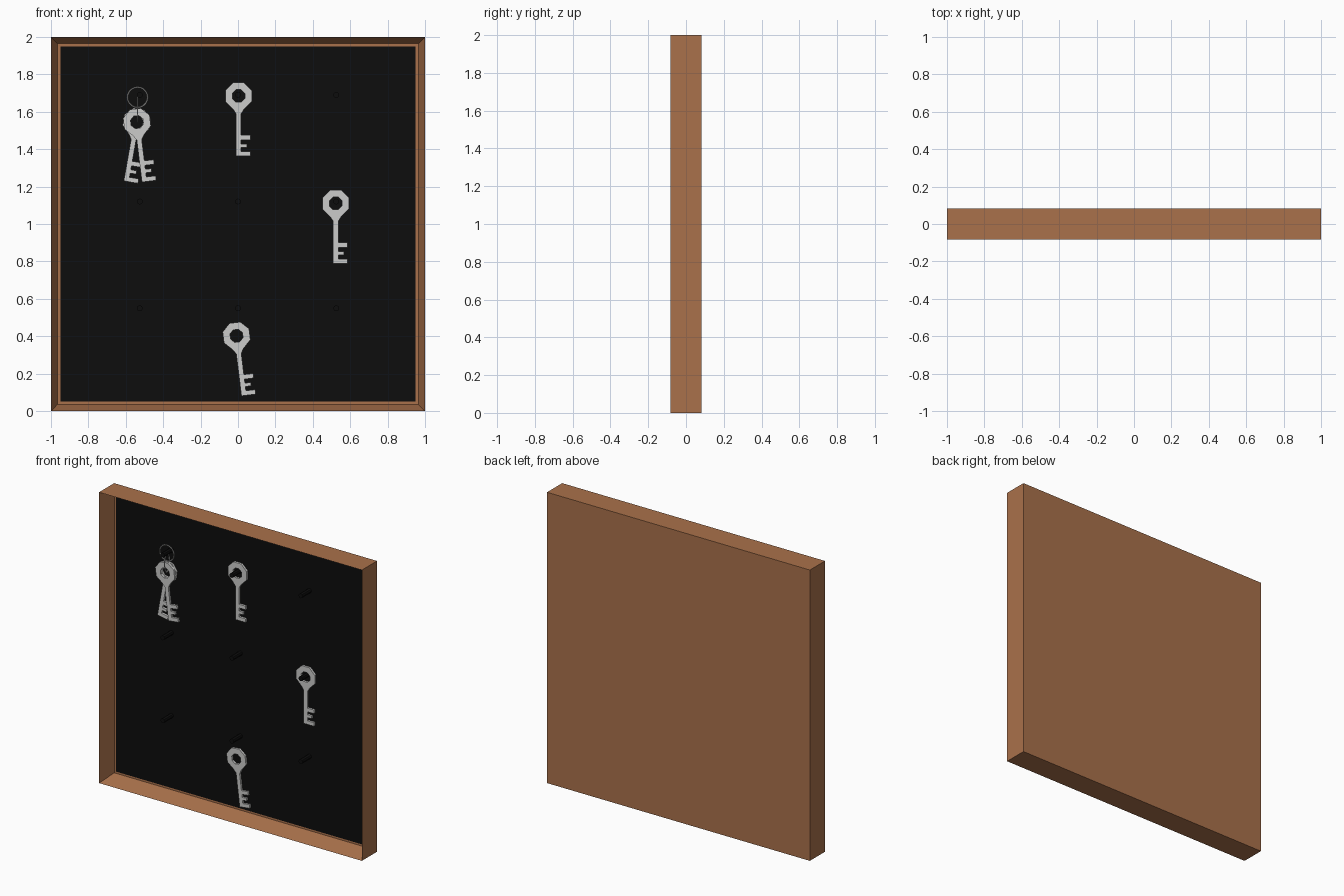
import bpy, bmesh, math
from mathutils import Vector

if "Cube" in bpy.data.objects:
    bpy.data.objects.remove(bpy.data.objects["Cube"])


def material(name, rgb):
    m = bpy.data.materials.new(name)
    m.diffuse_color = (*rgb, 1)
    m.use_nodes = True
    m.node_tree.nodes["Principled BSDF"].inputs["Base Color"].default_value = m.diffuse_color
    return m


WOOD = material("brown wood", (0.40, 0.165, 0.07))
BLACK = material("black felt", (0.004, 0.004, 0.004))
STEEL = material("light steel", (0.60, 0.60, 0.59))

BOARD_Y = 0.028      # front surface of the black backing
FRONT_Y = -0.082


def finish(bm, name, mat):
    bmesh.ops.recalc_face_normals(bm, faces=bm.faces)
    mesh = bpy.data.meshes.new(name)
    bm.to_mesh(mesh)
    bm.free()
    mesh.materials.append(mat)
    ob = bpy.data.objects.new(name, mesh)
    bpy.context.collection.objects.link(ob)
    return ob


def box(name, lo, hi, mat):
    bm = bmesh.new()
    bmesh.ops.create_cube(bm, size=1)
    for v in bm.verts:
        v.co = Vector([(a + b) / 2 + c * (b - a) for a, b, c in zip(lo, hi, v.co)])
    return finish(bm, name, mat)


# wooden tray: a box whose front face is inset and pushed back
def make_case():
    bm = bmesh.new()
    bmesh.ops.create_cube(bm, size=1)
    for v in bm.verts:
        v.co = Vector((v.co.x * 2, v.co.y * 0.164, v.co.z * 2 + 1))
    front = min(bm.faces, key=lambda f: f.calc_center_median().y)
    bmesh.ops.inset_region(bm, faces=[front], thickness=0.051)
    for v in front.verts:
        v.co.y = BOARD_Y + 0.005
    finish(bm, "wooden_case", WOOD)


make_case()
box("backing_panel", (-0.949, BOARD_Y, 0.051), (0.949, BOARD_Y + 0.006, 1.949), BLACK)

# nine pegs in a 3 x 3 grid
for row, z in enumerate((1.69, 1.12, 0.55)):
    for col, x in enumerate((-0.525, 0.0, 0.525)):
        bpy.ops.mesh.primitive_cylinder_add(
            vertices=8, radius=0.016, depth=0.10,
            location=(x, BOARD_Y - 0.048, z), rotation=(math.pi / 2, 0, 0))
        peg = bpy.context.object
        peg.name = f"peg_{row}_{col}"
        peg.data.materials.append(BLACK)


def octagon(r):
    # starts at the lower right corner and runs round to the lower left one
    return [(r * math.cos(a), r * math.sin(a))
            for a in (math.radians(-67.5 + 45 * i) for i in range(8))]


# key: octagonal bow, straight stem and three teeth; origin in the bow
def make_key(name, x, y, z, tilt):
    stem_and_teeth = [
        (-0.013, -0.096), (-0.013, -0.322), (0.064, -0.322), (0.064, -0.297),
        (0.014, -0.297), (0.014, -0.275), (0.046, -0.275), (0.046, -0.256),
        (0.014, -0.256), (0.014, -0.235), (0.064, -0.235), (0.064, -0.210),
        (0.014, -0.210), (0.014, -0.096)]
    bm = bmesh.new()
    edges = []
    for loop in (octagon(0.077) + stem_and_teeth, octagon(0.036)):
        vs = [bm.verts.new((px, 0, pz)) for px, pz in loop]
        edges += [bm.edges.new((vs[i - 1], vs[i])) for i in range(len(vs))]
    bmesh.ops.triangle_fill(bm, use_beauty=True, use_dissolve=False, edges=edges)
    ob = finish(bm, name, STEEL)
    solid = ob.modifiers.new("thickness", 'SOLIDIFY')
    solid.thickness = 0.016
    solid.offset = 0
    ob.location = (x, y, z)
    ob.rotation_euler = (0, math.radians(tilt), 0)


make_key("top_key", 0.003, -0.005, 1.685, 0)
make_key("right_key", 0.522, -0.005, 1.11, 0)
make_key("bottom_key", -0.008, 0.0, 0.402, -7)
make_key("bunch_key_left", -0.542, 0.005, 1.545, 10)
make_key("bunch_key_right", -0.540, -0.015, 1.545, -7)


# thin wire rings holding the bunch
def make_ring(name, z, r, rot):
    bpy.ops.mesh.primitive_torus_add(
        major_segments=20, minor_segments=6, major_radius=r, minor_radius=0.004,
        location=(-0.537, -0.005, z), rotation=rot)
    ob = bpy.context.object
    ob.name = name
    ob.data.materials.append(STEEL)
    bpy.ops.object.shade_smooth_by_angle()


make_ring("hanging_ring", 1.677, 0.054, (math.pi / 2, 0, 0))
make_ring("link_ring", 1.612, 0.030, (0, math.pi / 2, 0))
# the link is a tall narrow loop, so it clears the backing panel
bpy.data.objects["link_ring"].scale = (2.1, 0.9, 1)
